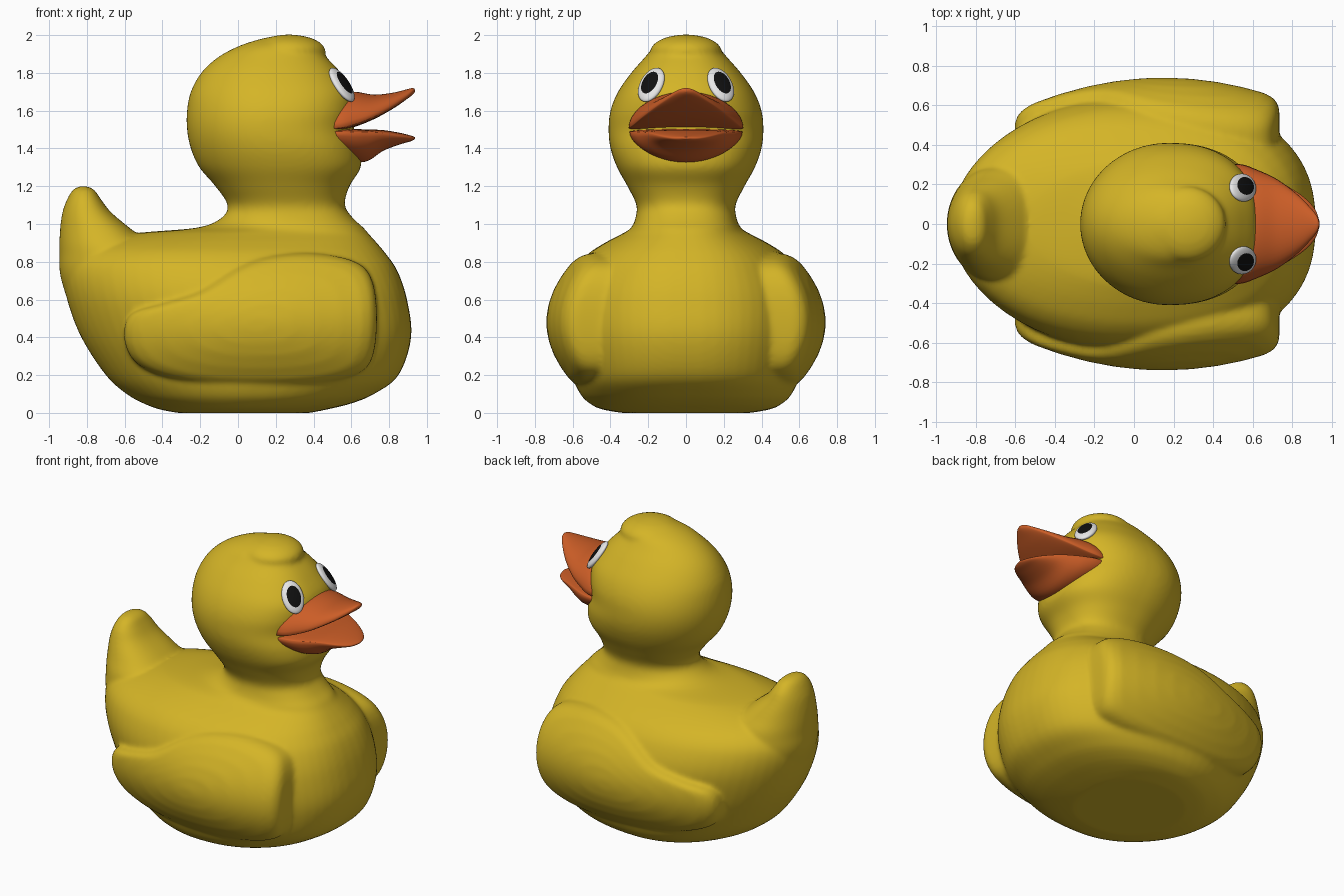
import bpy, bmesh, math
from mathutils import Vector, Matrix

if "Cube" in bpy.data.objects:
    bpy.data.objects.remove(bpy.data.objects["Cube"])


def material(name, rgb):
    m = bpy.data.materials.new(name)
    m.diffuse_color = (*rgb, 1)
    m.use_nodes = True
    m.node_tree.nodes["Principled BSDF"].inputs["Base Color"].default_value = m.diffuse_color
    return m


YELLOW = material("yellow", (0.66, 0.46, 0.02))
ORANGE = material("orange", (0.60, 0.11, 0.02))
WHITE = material("white", (0.85, 0.85, 0.85))
BLACK = material("black", (0.005, 0.005, 0.005))


def spline(pts, steps, closed=False):
    """Catmull-Rom resampling of tuples of any length."""
    n, out = len(pts), []
    for i in range(n if closed else n - 1):
        idx = [(i + k) % n if closed else min(max(i + k, 0), n - 1) for k in (-1, 0, 1, 2)]
        a, b, c, d = (pts[k] for k in idx)
        for s in range(steps):
            t = s / steps
            out.append(tuple(0.5 * (2 * q + (r - p) * t + (2 * p - 5 * q + 4 * r - u) * t * t
                                    + (3 * q - p - 3 * r + u) * t ** 3)
                             for p, q, r, u in zip(a, b, c, d)))
    return out if closed else out + [pts[-1]]


def skin(bm, rings):
    """Closed skin over a list of equal rings."""
    vs = [[bm.verts.new(p) for p in r] for r in rings]
    n = len(vs[0])
    for a, b in zip(vs, vs[1:]):
        for i in range(n):
            j = (i + 1) % n
            bm.faces.new((a[i], a[j], b[j], b[i]))
    bm.faces.new(vs[0][::-1])
    bm.faces.new(vs[-1])


def make(name, bm, *mats):
    bmesh.ops.recalc_face_normals(bm, faces=bm.faces)
    me = bpy.data.meshes.new(name)
    bm.to_mesh(me)
    bm.free()
    for m in mats:
        me.materials.append(m)
    ob = bpy.data.objects.new(name, me)
    bpy.context.collection.objects.link(ob)
    me.shade_smooth()
    return ob


def level(z, x0, x1, w, n=64):
    """Horizontal section: round at the back, squarer at the front."""
    c, a, pts = (x0 + x1) / 2, (x1 - x0) / 2, []
    for i in range(n):
        t = 2 * math.pi * i / n
        cs, sn = math.cos(t), math.sin(t)
        e = 2 / 2.4 if cs > 0 else 1
        pts.append((c + a * math.copysign(abs(cs) ** e, cs),
                    w * math.copysign(abs(sn) ** e, sn), z))
    return pts


# Body, neck and head: z, back x, front x, half width
TORSO = [(0, -.32, .38, .34), (.02, -.42, .48, .45), (.05, -.50, .60, .51), (.1, -.59, .72, .56),
         (.2, -.70, .85, .60), (.4, -.83, .917, .635), (.6, -.905, .895, .64), (.75, -.925, .845, .59),
         (.84, -.88, .785, .52), (.9, -.77, .735, .43), (.95, -.55, .69, .335), (.98, -.22, .665, .29),
         (1.03, -.09, .61, .268), (1.1, -.055, .565, .262), (1.2, -.12, .59, .31), (1.3, -.205, .65, .365),
         (1.4, -.25, .645, .40), (1.5, -.27, .615, .41), (1.6, -.27, .625, .40), (1.7, -.25, .615, .36),
         (1.8, -.195, .545, .29), (1.88, -.11, .47, .22), (1.94, 0, .40, .165), (1.98, .12, .36, .09),
         (1.995, .2, .3, .03)]
# Upturned tail
TAIL = [(.4, -.83, -.4, .25), (.7, -.935, -.4, .30), (.85, -.945, -.42, .29), (.96, -.943, -.55, .235),
        (1.06, -.93, -.67, .185), (1.13, -.905, -.725, .15), (1.18, -.875, -.76, .10), (1.2, -.84, -.80, .04)]
# Wing outline: x, z
WING = [(-.6, .38), (-.57, .52), (-.4, .58), (-.2, .645), (0, .77), (.17, .83), (.4, .845), (.62, .80),
        (.71, .70), (.735, .5), (.71, .29), (.62, .2), (.4, .15), (0, .14), (-.3, .17), (-.52, .25)]

bm = bmesh.new()
skin(bm, [level(*s) for s in spline(TORSO, 5)])
skin(bm, [level(*s) for s in spline(TAIL, 5)])

# Wings: padded slabs curving round the sides
outline = spline(WING, 5, True)
for side in (-1, 1):
    rings = []
    for s, drop in ((1, None), (1, .06), (.985, .03), (.95, .01), (.88, 0), (.7, 0), (.5, 0), (.3, 0), (.1, 0)):
        ring = []
        for x, z in outline:
            x, z = .1 + (x - .1) * s, .47 + (z - .47) * s
            y = .3 if drop is None else .74 - .3 * (x - .15) ** 2 - 1.35 * (z - .48) ** 2 - drop
            ring.append((x, side * y, z))
        rings.append(ring)
    skin(bm, rings)

# Tuft on top of the head
bmesh.ops.create_uvsphere(bm, u_segments=32, v_segments=16, radius=1,
                          matrix=Matrix.Translation((.27, 0, 1.913)) @ Matrix.Diagonal((.195, .19, .09, 1)))

# Fuse everything into one soft skin
body = make("body", bm, YELLOW)
bpy.context.view_layer.objects.active = body
remesh = body.modifiers.new("fuse", 'REMESH')
remesh.mode, remesh.voxel_size, remesh.use_smooth_shade = 'VOXEL', .014, True
soften = body.modifiers.new("soften", 'SMOOTH')
soften.factor, soften.iterations = .5, 8
for m in ("fuse", "soften"):
    bpy.ops.object.modifier_apply(modifier=m)
body.data.shade_smooth()


# Beak halves: x, half width, top z, edge z, bottom z
def beak(name, stations):
    bm = bmesh.new()
    rings = []
    for x, w, top, edge, bot in spline(stations, 5):
        ring = []
        for i in range(40):
            t = 2 * math.pi * i / 40
            h = top - edge if math.sin(t) > 0 else edge - bot
            ring.append((x, w * math.cos(t), edge + h * math.sin(t)))
        rings.append(ring)
    skin(bm, rings)
    return make(name, bm, ORANGE)


beak("upper_beak", [(.44, .30, 1.66, 1.505, 1.49), (.54, .302, 1.69, 1.51, 1.495), (.62, .275, 1.70, 1.53, 1.515),
                    (.72, .228, 1.685, 1.57, 1.555), (.82, .155, 1.695, 1.625, 1.61),
                    (.89, .085, 1.712, 1.672, 1.658), (.925, .04, 1.72, 1.70, 1.685), (.937, .008, 1.712, 1.706, 1.70)])
beak("lower_beak", [(.44, .295, 1.50, 1.488, 1.38), (.54, .298, 1.505, 1.488, 1.35), (.62, .275, 1.503, 1.485, 1.328),
                    (.69, .24, 1.50, 1.485, 1.335), (.77, .195, 1.497, 1.48, 1.388), (.86, .135, 1.482, 1.465, 1.422),
                    (.915, .075, 1.468, 1.455, 1.438), (.937, .015, 1.46, 1.455, 1.45)])

# Eyes: flattened domes on the head surface with a black centre
for side, label in ((-1, "right"), (1, "left")):
    _, loc, nor, _ = body.closest_point_on_mesh(Vector((.56, side * .19, 1.745)))
    right = Vector((0, 0, 1)).cross(nor).normalized()
    up = nor.cross(right)
    frame = Matrix((right, up, nor)).transposed().to_4x4()
    bm = bmesh.new()
    bmesh.ops.create_uvsphere(bm, u_segments=40, v_segments=40, radius=1)
    for f in bm.faces:
        c = f.calc_center_median()
        f.material_index = 1 if c.z > 0 and c.xy.length < .62 else 0
    bm.transform(Matrix.Translation(loc) @ frame @ Matrix.Diagonal((.072, .108, .028, 1)))
    make(label + "_eye", bm, WHITE, BLACK)
